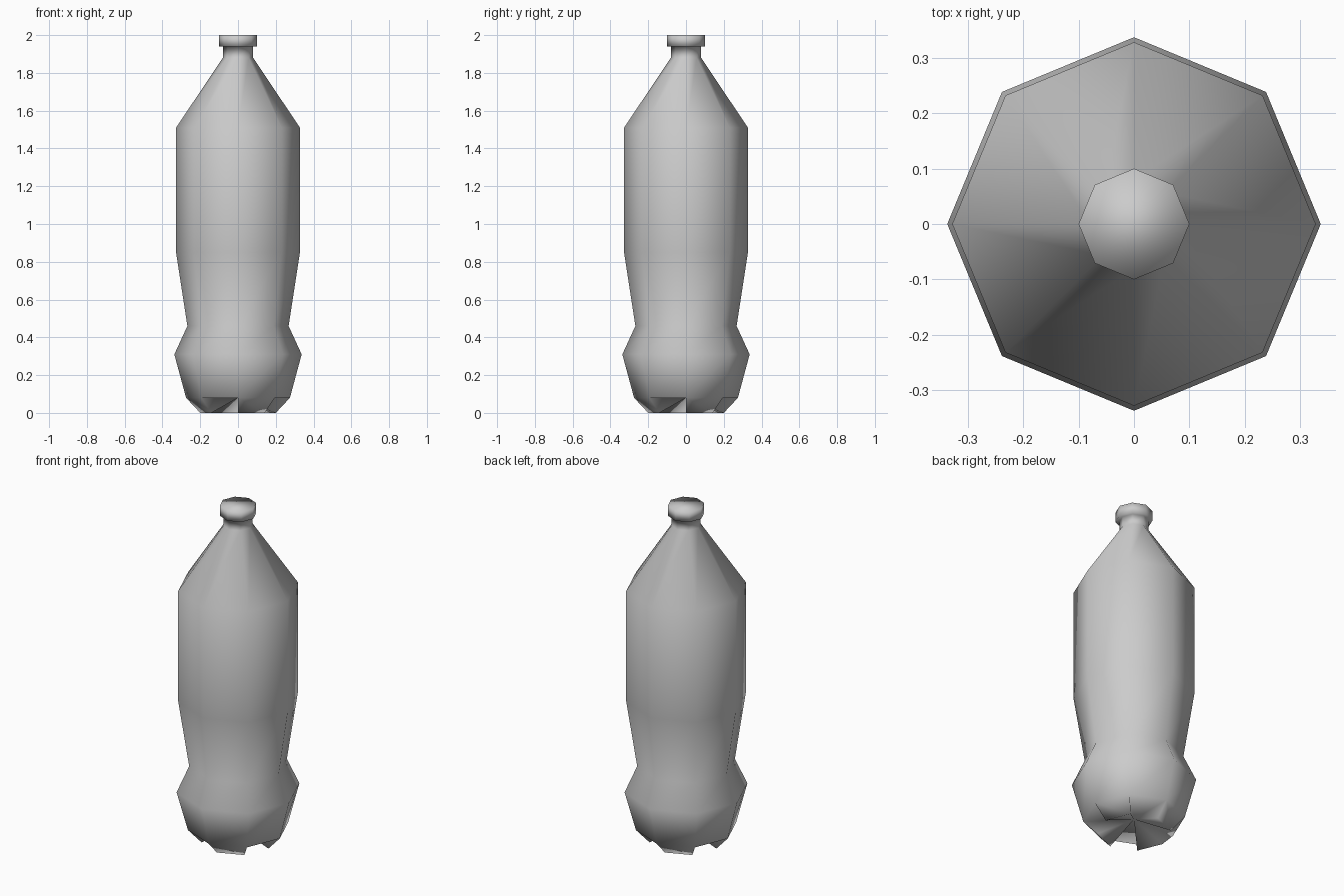
import bpy, bmesh
from math import sin, cos, pi

cube = bpy.data.objects.get("Cube")
if cube:
    bpy.data.objects.remove(cube, do_unlink=True)

SIDES = 8

plastic = bpy.data.materials.new("grey plastic")
plastic.use_nodes = True
color = (0.6, 0.6, 0.6, 1)
plastic.diffuse_color = color
plastic.node_tree.nodes["Principled BSDF"].inputs["Base Color"].default_value = color

bm = bmesh.new()


def ring(radius, z):
    return [bm.verts.new((radius * cos(2 * pi * i / SIDES),
                          radius * sin(2 * pi * i / SIDES), z))
            for i in range(SIDES)]


# Bottle wall, shoulder, neck and cap as one turned profile
profile = [(0.275, 0.08), (0.337, 0.31), (0.268, 0.46), (0.328, 0.85),
           (0.328, 1.51), (0.08, 1.88), (0.08, 1.94), (0.1, 1.94), (0.1, 2.0)]
rings = [ring(r, z) for r, z in profile]
for low, high in zip(rings, rings[1:]):
    for i in range(SIDES):
        j = (i + 1) % SIDES
        bm.faces.new((low[i], low[j], high[j], high[i]))
bm.faces.new(rings[-1])

# Base: every other sector drops into a wedge foot, the rest stay raised
base = rings[0]
feet = ring(0.2, 0)
centre = bm.verts.new((0, 0, 0.08))
for i in range(SIDES):
    j = (i + 1) % SIDES
    if i % 2 == 0:
        bm.faces.new((base[i], feet[i], feet[j], base[j]))
        bm.faces.new((centre, feet[j], feet[i]))
        bm.faces.new((centre, feet[i], base[i]))
        bm.faces.new((centre, base[j], feet[j]))
    else:
        bm.faces.new((centre, base[j], base[i]))

bmesh.ops.recalc_face_normals(bm, faces=bm.faces)
for face in bm.faces:
    face.smooth = True

mesh = bpy.data.meshes.new("bottle")
bm.to_mesh(mesh)
bm.free()
mesh.materials.append(plastic)
bottle = bpy.data.objects.new("bottle", mesh)
bpy.context.collection.objects.link(bottle)
